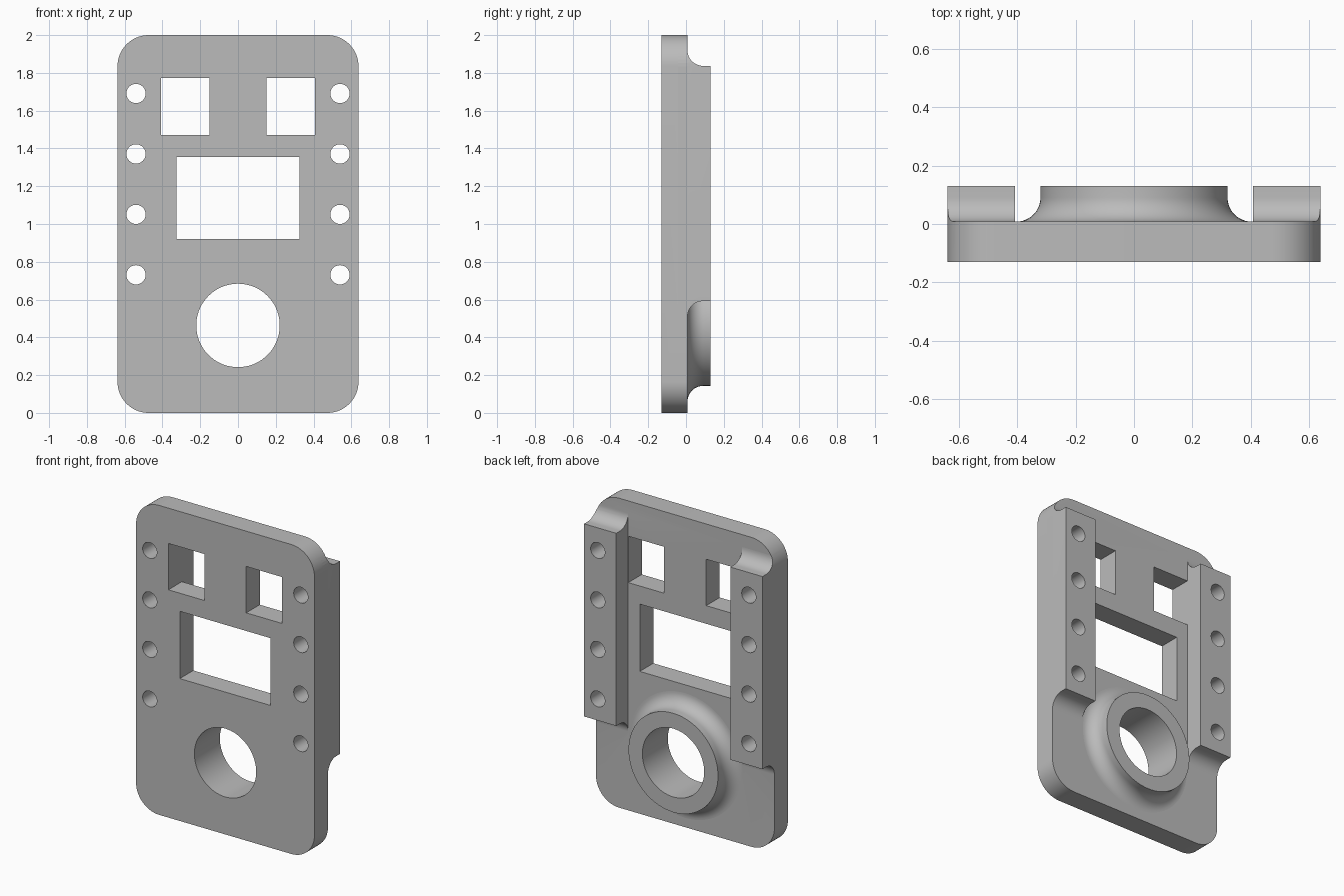
import bpy, bmesh, math

if "Cube" in bpy.data.objects:
    bpy.data.objects.remove(bpy.data.objects["Cube"])

FRONT, FACE, BACK = -0.13, 0.008, 0.13     # plate front, plate back face, raised face
W, H, R = 0.638, 2.0, 0.165                # half width, height, corner radius
F = 0.083                                  # blend radius at rail ends and boss foot

grey = bpy.data.materials.new("plain grey")
grey.diffuse_color = (0.5, 0.5, 0.5, 1)
grey.use_nodes = True
grey.node_tree.nodes["Principled BSDF"].inputs["Base Color"].default_value = grey.diffuse_color


def make(name, bm):
    bmesh.ops.recalc_face_normals(bm, faces=bm.faces)
    mesh = bpy.data.meshes.new(name)
    bm.to_mesh(mesh)
    bm.free()
    mesh.materials.append(grey)
    ob = bpy.data.objects.new(name, mesh)
    bpy.context.collection.objects.link(ob)
    return ob


def prism(name, points, direction):
    bm = bmesh.new()
    face = bm.faces.new([bm.verts.new(p) for p in points])
    new = bmesh.ops.extrude_face_region(bm, geom=[face])["geom"]
    bmesh.ops.translate(bm, vec=direction,
                        verts=[v for v in new if isinstance(v, bmesh.types.BMVert)])
    return make(name, bm)


def arc(cx, cz, r, start, end, n):
    steps = [math.radians(start + (end - start) * i / n) for i in range(n + 1)]
    return [(cx + r * math.cos(t), cz + r * math.sin(t)) for t in steps]


def slab(name, outline, y0, y1):
    return prism(name, [(x, y0, z) for x, z in outline], (0, y1 - y0, 0))


def box(name, x0, x1, z0, z1):
    return slab(name, [(x0, z0), (x1, z0), (x1, z1), (x0, z1)], -0.3, 0.3)


def hole(name, x, z, r, n):
    return slab(name, arc(x, z, r, 0, 360, n)[:-1], -0.3, 0.3)


def combine(target, tool, operation):
    mod = target.modifiers.new("combine", 'BOOLEAN')
    mod.operation, mod.solver, mod.object = operation, 'EXACT', tool
    bpy.context.view_layer.objects.active = target
    bpy.ops.object.modifier_apply(modifier=mod.name)
    bpy.data.objects.remove(tool)


def rounded_outline():
    pts = []
    for sx, cz, a in ((1, H - R, 0), (-1, H - R, 90), (-1, R, 180), (1, R, 270)):
        pts += arc(sx * (W - R), cz, R, a, a + 90, 14)
    return pts


# Base plate with rounded corners
plate = slab("mounting_plate", rounded_outline(), FRONT, FACE)

# Side rails with hollow blends at both ends, trimmed to the plate outline
LOW, HIGH = 0.592, 1.837
profile = arc(FACE + F, LOW - F, F, 180, 90, 12) + [(BACK, LOW), (BACK, HIGH)]
profile += arc(FACE + F, HIGH + F, F, 270, 180, 12)
profile += [(FACE - 0.05, HIGH + F), (FACE - 0.05, LOW - F)]
for side in (-1, 1):
    rail = prism("rail", [(side * 0.408, y, z) for y, z in profile], (side * 0.3, 0, 0))
    combine(rail, slab("trim", rounded_outline(), FRONT, 0.3), 'INTERSECT')
    combine(plate, rail, 'UNION')

# Round boss with a flared foot
BZ, BR, N = 0.463, 0.32, 72
rings = [(BR + F, FACE - 0.05)]
rings += [(r, y) for r, y in arc(BR + F, FACE + F, F, 270, 180, 12)] + [(BR, BACK)]
bm = bmesh.new()
loops = [[bm.verts.new((x, y, z)) for x, z in arc(0, BZ, r, 0, 360, N)[:-1]]
         for r, y in rings]
for a, b in zip(loops, loops[1:]):
    for i in range(N):
        j = (i + 1) % N
        bm.faces.new((a[i], a[j], b[j], b[i]))
bm.faces.new(loops[0])
bm.faces.new(loops[-1])
combine(plate, make("boss", bm), 'UNION')

# Openings: bore, display window, two square windows, screw holes
combine(plate, hole("bore", 0, BZ, 0.221, 72), 'DIFFERENCE')
combine(plate, box("display_window", -0.325, 0.325, 0.92, 1.355), 'DIFFERENCE')
for side in (-1, 1):
    xs = sorted((side * 0.15, side * 0.407))
    combine(plate, box("square_window", *xs, 1.472, 1.772), 'DIFFERENCE')
    for i in range(4):
        combine(plate, hole("screw_hole", side * 0.54, 0.731 + 0.32 * i, 0.051, 32),
                'DIFFERENCE')

# Smooth curved walls, keep edges crisp
bpy.ops.object.select_all(action='DESELECT')
plate.select_set(True)
bpy.context.view_layer.objects.active = plate
bpy.ops.object.shade_smooth_by_angle(angle=math.radians(30))
